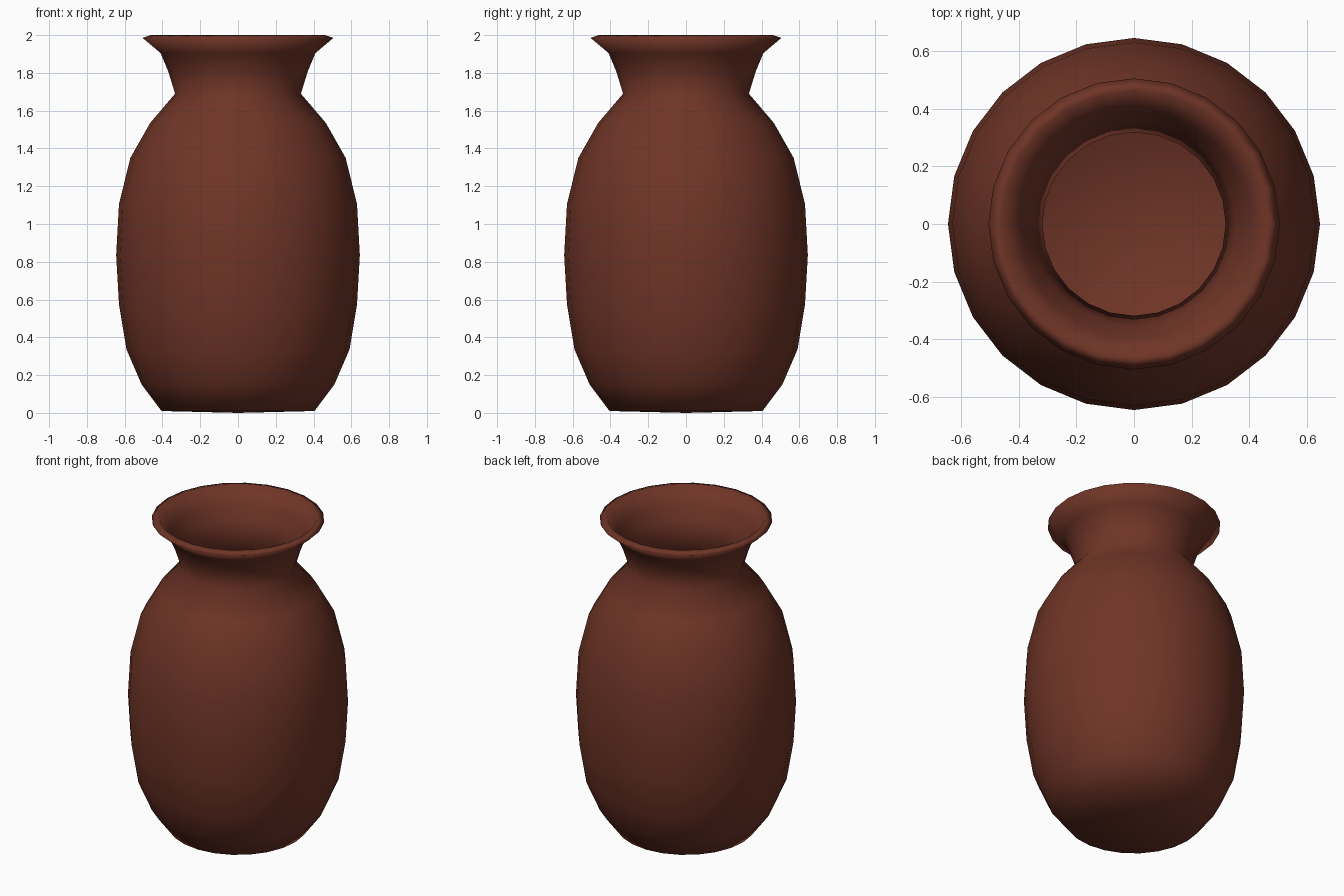
import bpy, bmesh, math

if "Cube" in bpy.data.objects:
    bpy.data.objects.remove(bpy.data.objects["Cube"])

SIDES = 24
WALL = 0.015

# outer profile, base to lip (radius, height)
outer = [(0.405, 0.01), (0.51, 0.15), (0.59, 0.335), (0.63, 0.575), (0.645, 0.835),
         (0.63, 1.105), (0.57, 1.35), (0.465, 1.535), (0.333, 1.69),
         (0.37, 1.81), (0.41, 1.905), (0.505, 1.985)]
# rim, then the inner wall follows the outer one back down
rim = [(0.46, 2.0)]
inner = [(r - WALL, z) for r, z in reversed(outer[1:-1])] + [(0.39, 0.03)]
profile = outer + rim + inner

# lathe the profile
bm = bmesh.new()
rings = []
for r, z in profile:
    rings.append([bm.verts.new((r * math.cos(2 * math.pi * i / SIDES),
                                r * math.sin(2 * math.pi * i / SIDES), z))
                  for i in range(SIDES)])
for a, b in zip(rings, rings[1:]):
    for i in range(SIDES):
        j = (i + 1) % SIDES
        bm.faces.new((a[i], a[j], b[j], b[i]))

# slightly domed underside and inner floor
for ring, z in ((rings[0], 0.0), (rings[-1], 0.02)):
    centre = bm.verts.new((0, 0, z))
    for i in range(SIDES):
        bm.faces.new((ring[i], ring[(i + 1) % SIDES], centre))
bmesh.ops.recalc_face_normals(bm, faces=bm.faces)
for f in bm.faces:
    f.smooth = True

mesh = bpy.data.meshes.new("vase")
bm.to_mesh(mesh)
bm.free()
vase = bpy.data.objects.new("vase", mesh)
bpy.context.collection.objects.link(vase)

# terracotta brown
clay = bpy.data.materials.new("clay")
clay.diffuse_color = (0.16, 0.035, 0.02, 1)
clay.use_nodes = True
clay.node_tree.nodes["Principled BSDF"].inputs["Base Color"].default_value = clay.diffuse_color
mesh.materials.append(clay)
